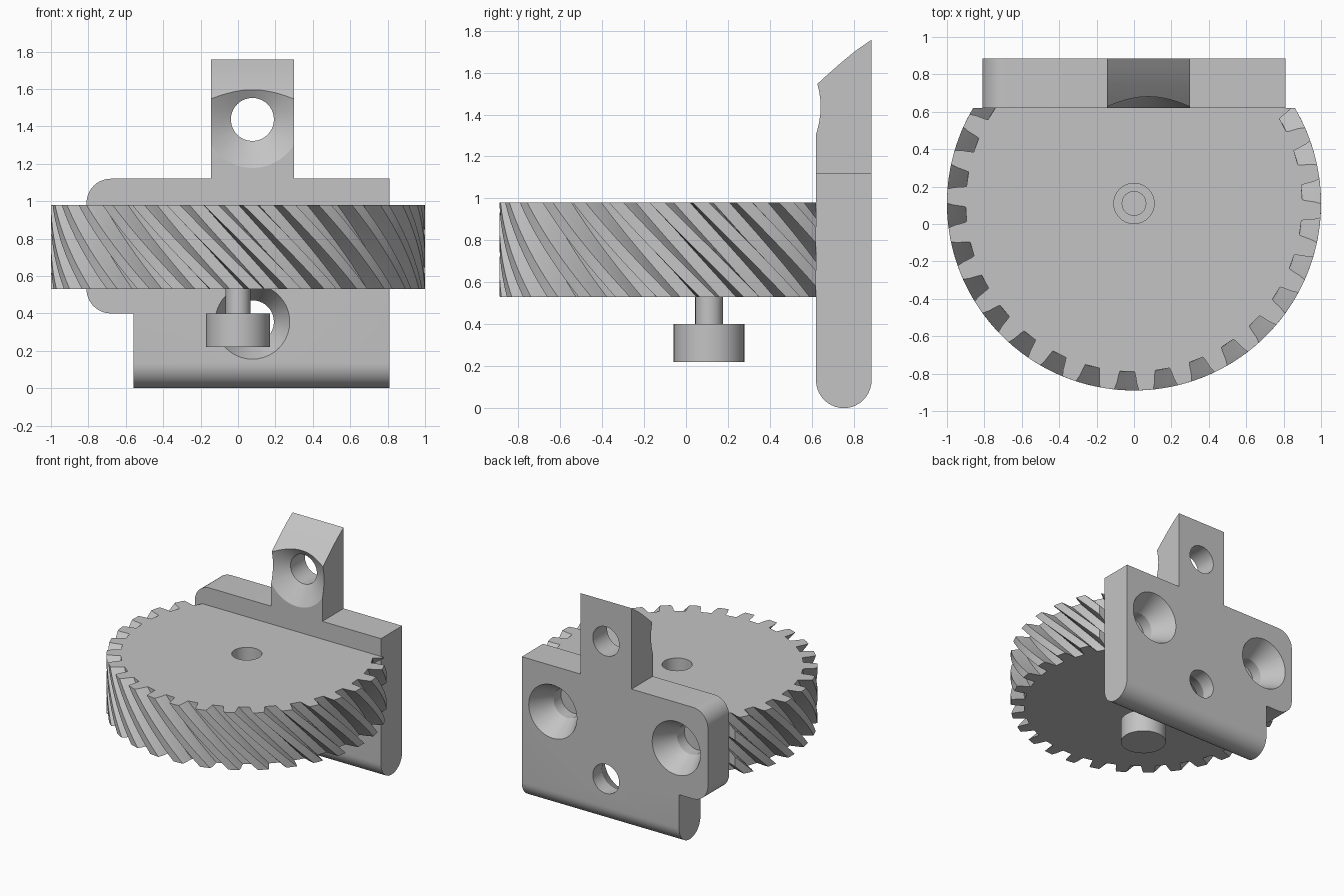
import bpy, bmesh
from math import sin, cos, pi, radians
from mathutils import Vector

cube = bpy.data.objects.get("Cube")
if cube:
    bpy.data.objects.remove(cube, do_unlink=True)

GREY = (0.55, 0.55, 0.55, 1.0)
grey = bpy.data.materials.new("plain_grey")
grey.use_nodes = True
grey.diffuse_color = GREY
for node in grey.node_tree.nodes:
    if node.type == 'BSDF_PRINCIPLED':
        node.inputs["Base Color"].default_value = GREY


def loft(name, rings):
    """Closed solid through a list of rings with equal point counts."""
    bm = bmesh.new()
    loops = [[bm.verts.new(p) for p in ring] for ring in rings]
    n = len(loops[0])
    for a, b in zip(loops, loops[1:]):
        for i in range(n):
            j = (i + 1) % n
            bm.faces.new((a[i], a[j], b[j], b[i]))
    bm.faces.new(loops[0][::-1])
    bm.faces.new(loops[-1])
    bmesh.ops.recalc_face_normals(bm, faces=bm.faces)
    mesh = bpy.data.meshes.new(name)
    bm.to_mesh(mesh)
    bm.free()
    obj = bpy.data.objects.new(name, mesh)
    obj.data.materials.append(grey)
    bpy.context.collection.objects.link(obj)
    return obj


def lathe_z(name, x, y, profile, sides=32):
    turns = [2 * pi * i / sides for i in range(sides)]
    return loft(name, [[Vector((x + r * cos(t), y + r * sin(t), z)) for t in turns]
                       for r, z in profile])


def lathe_y(name, x, z, profile, sides=40):
    turns = [2 * pi * i / sides for i in range(sides)]
    return loft(name, [[Vector((x + r * cos(t), y, z + r * sin(t))) for t in turns]
                       for r, y in profile])


def arc(cx, cy, r, start, end, steps=10):
    angles = [radians(start + (end - start) * i / steps) for i in range(steps + 1)]
    return [(cx + r * cos(t), cy + r * sin(t)) for t in angles]


def activate(obj):
    bpy.ops.object.select_all(action='DESELECT')
    obj.select_set(True)
    bpy.context.view_layer.objects.active = obj


def combine(obj, tool, operation='DIFFERENCE'):
    activate(obj)
    mod = obj.modifiers.new("cut", 'BOOLEAN')
    mod.operation = operation
    mod.solver = 'EXACT'
    mod.object = tool
    bpy.ops.object.modifier_apply(modifier=mod.name)
    bpy.data.objects.remove(tool, do_unlink=True)


def smooth(obj):
    activate(obj)
    bpy.ops.object.shade_smooth_by_angle(angle=radians(25))


FRONT, BACK = 0.62, 0.885
AXIS_Y = 0.11

# Helical gear: one tooth profile repeated and twisted through the height
BOTTOM, TOP, TWIST, TEETH, LAYERS = 0.53, 0.98, 26, 30, 10
half_tooth = [(-3.5, 0.90), (-3.2, 0.92), (-2.8, 0.965), (-2.2, 1.0)]
tooth = half_tooth + [(0, 1.0)] + [(-a, r) for a, r in reversed(half_tooth)]
step = 360 / TEETH
rings = []
for layer in range(LAYERS + 1):
    f = layer / LAYERS
    ring = []
    for k in range(TEETH):
        for a, r in tooth:
            t = radians(k * step + 9.7 + a + TWIST * (1 - f))
            ring.append(Vector((r * cos(t), AXIS_Y + r * sin(t),
                                BOTTOM + (TOP - BOTTOM) * f)))
    rings.append(ring)
gear = loft("helical_gear", rings)

# Flat cut on the gear where it meets the plate, and its centre bore
box = [(-2, FRONT), (2, FRONT), (2, 2), (-2, 2)]
combine(gear, loft("flat_cutter", [[Vector((x, y, z)) for x, y in box] for z in (0.2, 1.5)]))
combine(gear, lathe_z("bore_cutter", 0, AXIS_Y, [(0.108, 0.4), (0.108, 1.2)]))
smooth(gear)

# Bolt standing in the bore, head below
bolt = lathe_z("bolt", 0, AXIS_Y, [(0.17, 0.22), (0.17, 0.40), (0.066, 0.40), (0.066, 0.75)])
smooth(bolt)

# Mounting plate: front outline crossed with a side outline
HOLE_X = 0.077
outline = [(-0.56, -0.1), (0.81, -0.1), (0.81, 1.12), (0.30, 1.12), (0.30, 1.9),
           (-0.145, 1.9), (-0.145, 1.12)]
outline += arc(-0.68, 0.99, 0.13, 90, 180) + arc(-0.68, 0.53, 0.13, 180, 270)
outline += [(-0.56, 0.40)]
plate = loft("mounting_plate", [[Vector((x, y, z)) for x, z in outline] for y in (0.4, 1.1)])

radius = (BACK - FRONT) / 2
side = arc(FRONT + radius, radius, radius, 180, 360, 20)
side += [(BACK, 1.757), (0.81, 1.705), (0.745, 1.652), (0.68, 1.595), (FRONT, 1.54)]
combine(plate, loft("side_profile", [[Vector((x, y, z)) for y, z in side] for x in (-1.5, 1.5)]),
        'INTERSECT')

# Countersunk holes: tab and lower holes open forward, the pair opens backward
combine(plate, lathe_y("tab_hole", HOLE_X, 1.437,
                       [(0.293, 0.60), (0.115, 0.707), (0.115, 1.0)]))
combine(plate, lathe_y("lower_hole", HOLE_X, 0.355,
                       [(0.211, 0.60), (0.115, 0.77), (0.115, 1.0)]))
for x in (-0.535, 0.54):
    combine(plate, lathe_y("back_hole", x, 0.76,
                           [(0.115, 0.5), (0.115, 0.71), (0.218, 0.90)]))
smooth(plate)
